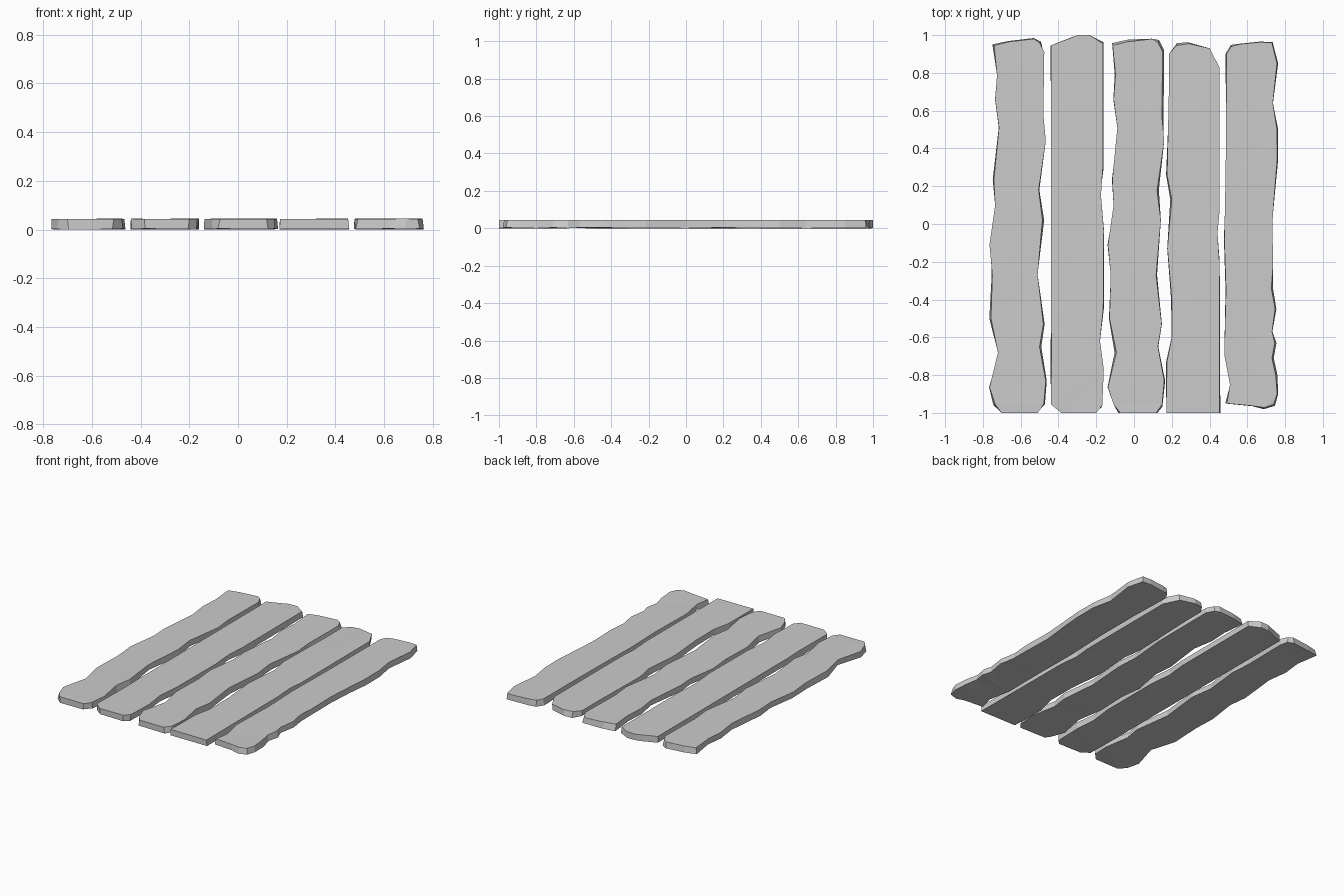
import bpy, bmesh, math, random

random.seed(4)
TOP = 0.044

# Hand-hewn outlines, one per board, counter-clockwise seen from above (x, y)
wavy = [(-.70, -1), (-.51, -1), (-.478, -.955), (-.467, -.83), (-.50, -.65), (-.48, -.53),
        (-.51, -.27), (-.485, .02), (-.505, .18), (-.467, .44), (-.48, .58), (-.475, .91),
        (-.50, .96), (-.53, .98), (-.66, .965), (-.74, .945), (-.725, .79), (-.735, .66),
        (-.715, .51), (-.742, .235), (-.735, .10), (-.765, -.11), (-.75, -.27),
        (-.757, -.50), (-.72, -.68), (-.765, -.865), (-.735, -.955)]

straight_left = [(-.385, -1), (-.20, -1), (-.168, -.96), (-.16, -.77), (-.18, -.62), (-.163, -.45),
                 (-.16, -.03), (-.175, .15), (-.165, .30), (-.165, .955), (-.235, 1), (-.30, 1),
                 (-.335, .985), (-.44, .945), (-.44, -.50), (-.436, -.66), (-.44, -.955)]

straight_right = [(.172, -1), (.452, -1), (.452, -.20), (.442, -.05), (.452, .06), (.452, .83), (.40, .93),
                  (.29, .955), (.225, .945), (.185, .90), (.186, .77), (.175, .26), (.20, .13),
                  (.177, -.13), (.20, -.40), (.20, -.60), (.174, -.73)]

rounded = [(.492, -.95), (.62, -.962), (.69, -.972), (.738, -.955), (.758, -.90), (.75, -.80),
           (.73, -.71), (.745, -.63), (.731, -.57), (.747, -.45), (.727, -.34), (.737, -.21),
           (.732, 0), (.745, .18), (.758, .34), (.757, .50), (.735, .64), (.757, .85),
           (.73, .96), (.67, .963), (.56, .952), (.515, .94), (.49, .90), (.488, .58),
           (.485, .26), (.478, -.08), (.487, -.35), (.478, -.69), (.508, -.85)]


def board(name, outline, shift=0.0):
    """Slab from an outline; the underside is nudged so the sides look hewn."""
    bm = bmesh.new()
    xs = [p[0] for p in outline]
    mid = (min(xs) + max(xs)) / 2
    lo, hi = min(xs) - .002, max(xs) + .005
    top, bottom = [], []
    for x, y in outline:
        top.append(bm.verts.new((x + shift, y, TOP + random.uniform(-.001, .001))))
        side = 1 if x > mid else -1
        bx = x + side * random.uniform(-.006, .010)
        # Underside ends keep squarer corners than the top
        by = y + math.copysign(random.uniform(-.004, .015), y) if abs(y) > .9 else y
        bx = max(lo, min(hi, bx))
        by = max(-1, min(1, by))
        bottom.append(bm.verts.new((bx + shift, by, random.choice((0, .002, .004)))))
    n = len(outline)
    bm.faces.new(top)
    bm.faces.new(bottom[::-1])
    for i in range(n):
        j = (i + 1) % n
        bm.faces.new((bottom[i], bottom[j], top[j], top[i]))
    bmesh.ops.triangulate(bm, faces=[f for f in bm.faces if len(f.verts) > 4])
    bmesh.ops.recalc_face_normals(bm, faces=bm.faces)
    mesh = bpy.data.meshes.new(name)
    bm.to_mesh(mesh)
    bm.free()
    obj = bpy.data.objects.new(name, mesh)
    bpy.context.collection.objects.link(obj)
    return obj


# Five boards side by side; the first and third share an outline
board("board_1", wavy)
board("board_2", straight_left)
board("board_3", wavy, 0.627)
board("board_4", straight_right)
board("board_5", rounded)
